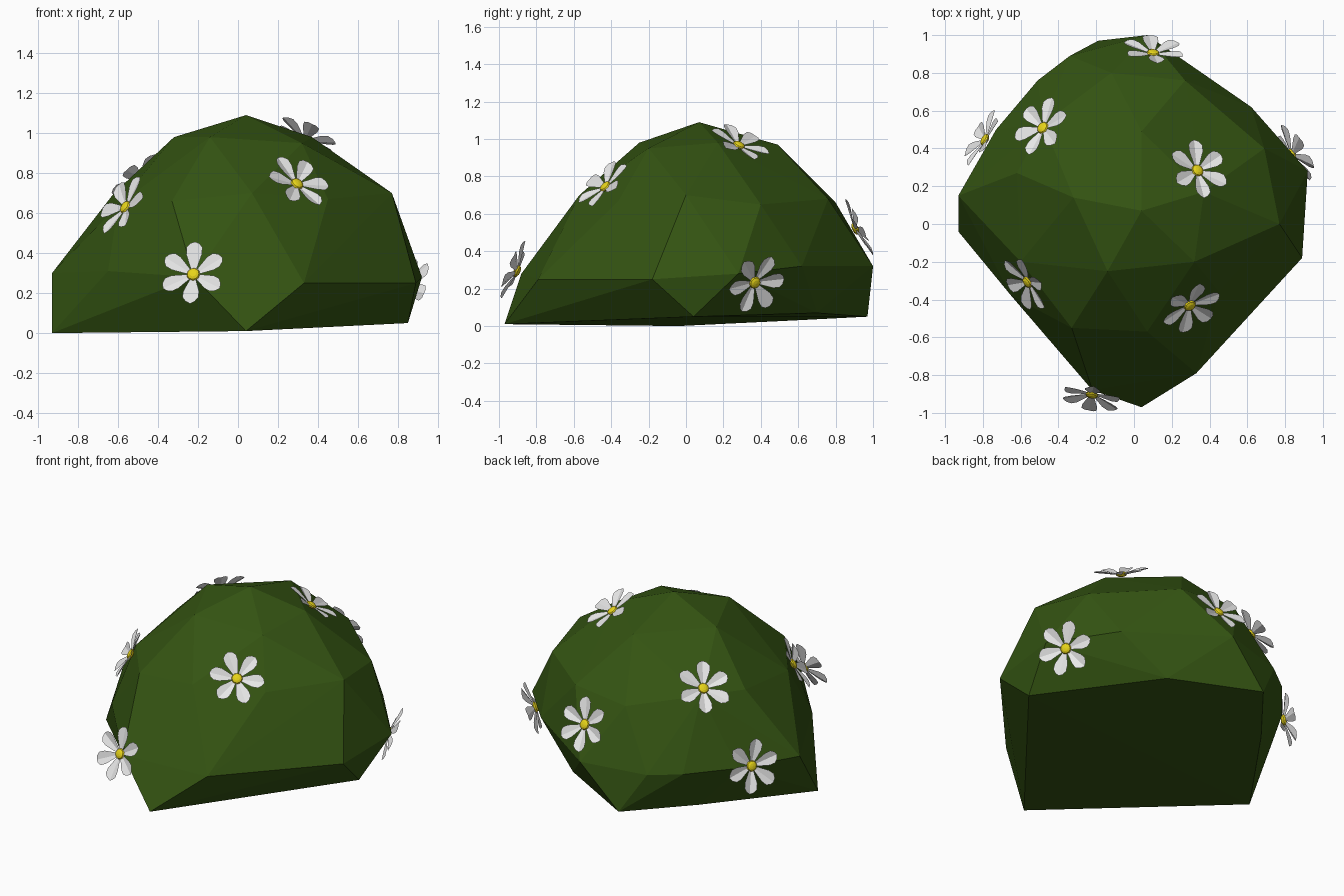
import bpy
import bmesh
import math
from mathutils import Vector
from mathutils.bvhtree import BVHTree

cube = bpy.data.objects.get("Cube")
if cube:
    bpy.data.objects.remove(cube, do_unlink=True)


def make_material(name, color):
    mat = bpy.data.materials.new(name)
    mat.use_nodes = True
    rgba = (*color, 1)
    mat.diffuse_color = rgba
    bsdf = mat.node_tree.nodes["Principled BSDF"]
    bsdf.inputs["Base Color"].default_value = rgba
    bsdf.inputs["Roughness"].default_value = 0.9
    return mat


leaf_green = make_material("leaf green", (0.034, 0.088, 0.006))
petal_white = make_material("petal white", (0.8, 0.8, 0.8))
pollen_yellow = make_material("pollen yellow", (0.8, 0.66, 0.01))


def make_object(name, bm, mats):
    mesh = bpy.data.meshes.new(name)
    bm.to_mesh(mesh)
    bm.free()
    for mat in mats:
        mesh.materials.append(mat)
    obj = bpy.data.objects.new(name, mesh)
    bpy.context.collection.objects.link(obj)
    return obj


# Bush: rings of a faceted dome, wrapped in a convex hull
crown = [(.04, .07, 1.09), (-.14, -.25, .98), (.32, -.2, .95),
         (.37, .17, .98), (.04, .49, .97), (-.32, .14, .98)]
shoulder = [(.77, 0, .7), (.69, .4, .65), (.27, .76, .68), (-.12, .8, .66),
            (-.48, .53, .72), (-.62, .27, .7), (-.6, -.2, .64),
            (-.33, -.55, .66), (.07, -.57, .7), (.45, -.36, .67)]
waist = [(.89, -.18, .25), (.92, .28, .28), (.62, .62, .32), (.07, 1, .32),
         (-.34, .89, .3), (-.51, .76, .3), (-.73, .5, .3), (-.93, .15, .3),
         (-.65, -.38, .31), (-.22, -.88, .28), (.33, -.79, .25)]
foot = [(.85, .04, .05), (.33, .7, .07), (-.19, .97, .05),
        (-.5, .58, .03), (-.93, -.04, 0), (.04, -.97, .01)]

bm = bmesh.new()
for point in crown + shoulder + waist + foot:
    bm.verts.new(point)
hull = bmesh.ops.convex_hull(bm, input=bm.verts[:])
loose = {e for e in hull["geom_interior"] + hull["geom_unused"]
         if isinstance(e, bmesh.types.BMVert)}
bmesh.ops.delete(bm, geom=list(loose), context="VERTS")
bmesh.ops.recalc_face_normals(bm, faces=bm.faces[:])
surface = BVHTree.FromBMesh(bm)
make_object("bush", bm, [leaf_green])

# Petal outline: distance from the centre and half width
OUTLINE = [(.02, .012), (.06, .026), (.1, .04), (.135, .041), (.157, .024)]
PETALS = 6


def add_petal(bm, angle):
    """One petal folded along its midrib, rising towards the tip."""
    along = Vector((math.cos(angle), math.sin(angle), 0))
    side = Vector((-along.y, along.x, 0))
    rows = []
    for dist, half in OUTLINE:
        mid = along * dist + Vector((0, 0, .01 + dist * .16))
        edge = Vector((0, 0, half * .3))
        rows.append([bm.verts.new(p) for p in
                     (mid - side * half + edge, mid, mid + side * half + edge)])
    for a, b in zip(rows, rows[1:]):
        for i in range(2):
            bm.faces.new((a[i], b[i], b[i + 1], a[i + 1]))
    tip = bm.verts.new(along * .168 + Vector((0, 0, .037)))
    last = rows[-1]
    for i in range(2):
        bm.faces.new((last[i], tip, last[i + 1]))


def add_flower(name, position, phase):
    bm = bmesh.new()
    for k in range(PETALS):
        add_petal(bm, math.radians(phase) + k * math.tau / PETALS)
    # Domed yellow centre
    petal_faces = set(bm.faces)
    dome = bmesh.ops.create_uvsphere(bm, u_segments=12, v_segments=6, radius=.034)
    for v in dome["verts"]:
        v.co.z = v.co.z * .5 + .016
    for face in bm.faces:
        face.material_index = 0 if face in petal_faces else 1
    obj = make_object(name, bm, [petal_white, pollen_yellow])
    # Seat the flower on the bush, facing outwards
    pos = Vector(position)
    spot, normal, _, _ = surface.find_nearest(pos)
    outward = (pos - Vector((0, 0, .2))).normalized()
    facing = (normal + outward).normalized()
    obj.location = spot + facing * .012
    obj.rotation_mode = "QUATERNION"
    obj.rotation_quaternion = facing.to_track_quat("Z", "Y")


flowers = {
    "front_low_flower": ((-.22, -.9, .3), 90),
    "front_high_flower": ((.3, -.44, .75), 110),
    "right_front_flower": ((-.55, -.3, .62), 75),
    "top_flower": ((.35, .3, .99), 80),
    "back_flower": ((.1, .9, .52), 100),
    "right_back_flower": ((-.49, .52, .79), 80),
    "left_low_flower": ((.87, .4, .18), 70),
    "right_low_flower": ((-.76, .43, .3), 75),
}
for name, (position, phase) in flowers.items():
    add_flower(name, position, phase)
